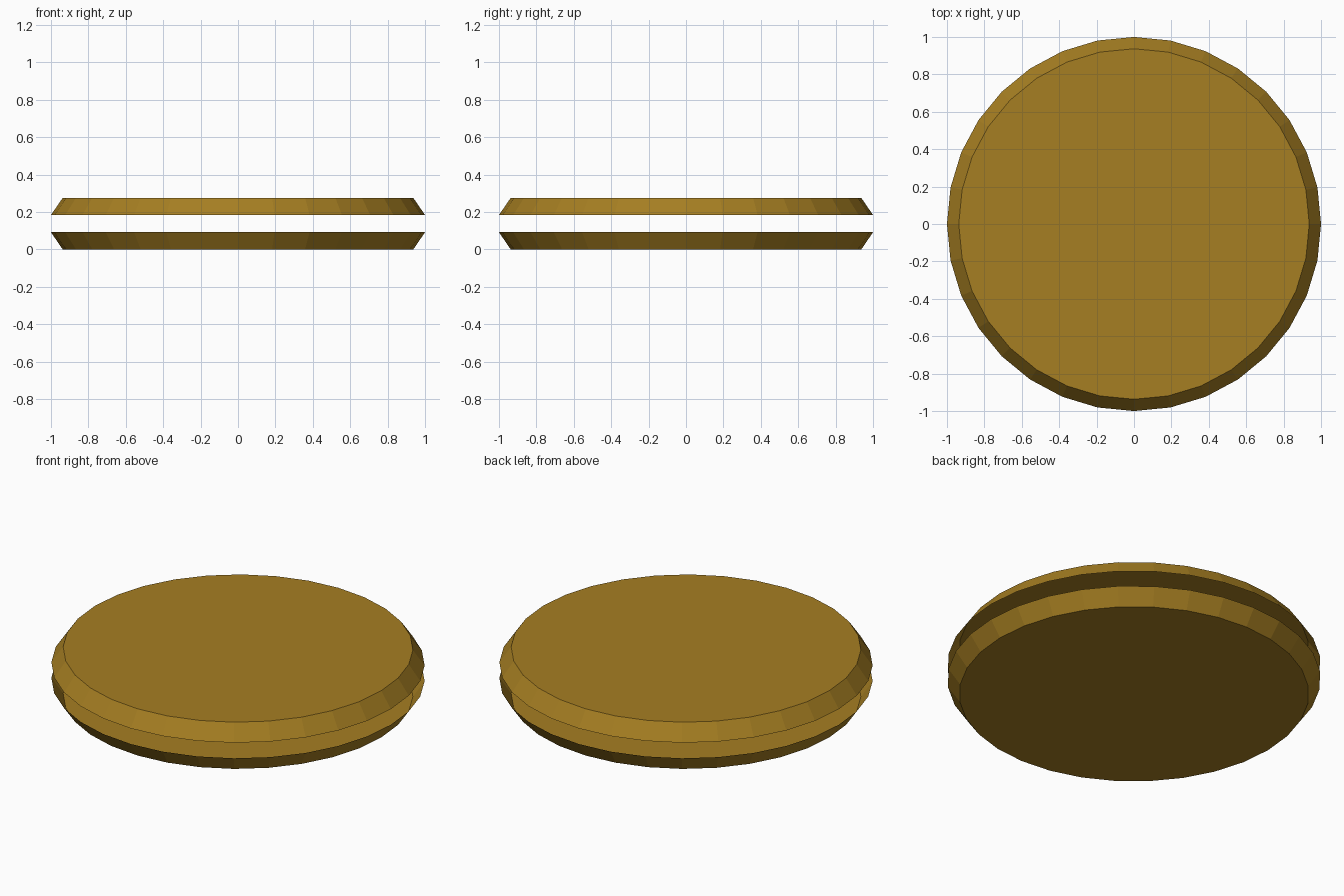
import bpy, bmesh
from math import cos, sin, tau

if "Cube" in bpy.data.objects:
    bpy.data.objects.remove(bpy.data.objects["Cube"])

SIDES = 32
gold = bpy.data.materials.new("gold")
gold.diffuse_color = (0.38, 0.21, 0.016, 1)
gold.use_nodes = True
gold.node_tree.nodes["Principled BSDF"].inputs["Base Color"].default_value = gold.diffuse_color


def shell(name, z_face, z_rim):
    """Flat disc with a flared bevelled rim, open on the inner side."""
    bm = bmesh.new()
    face_ring, rim_ring = [
        [bm.verts.new((r * cos(tau * i / SIDES), r * sin(tau * i / SIDES), z)) for i in range(SIDES)]
        for r, z in ((0.937, z_face), (1.0, z_rim))
    ]
    up = z_face > z_rim
    bm.faces.new(face_ring if up else face_ring[::-1])
    for i in range(SIDES):
        j = (i + 1) % SIDES
        quad = [rim_ring[i], rim_ring[j], face_ring[j], face_ring[i]]
        bm.faces.new(quad if up else quad[::-1])
    mesh = bpy.data.meshes.new(name)
    bm.to_mesh(mesh)
    bm.free()
    mesh.materials.append(gold)
    obj = bpy.data.objects.new(name, mesh)
    bpy.context.collection.objects.link(obj)


# Two mirrored shells separated by a clear gap
shell("lower_shell", 0.0, 0.092)
shell("upper_shell", 0.276, 0.184)
